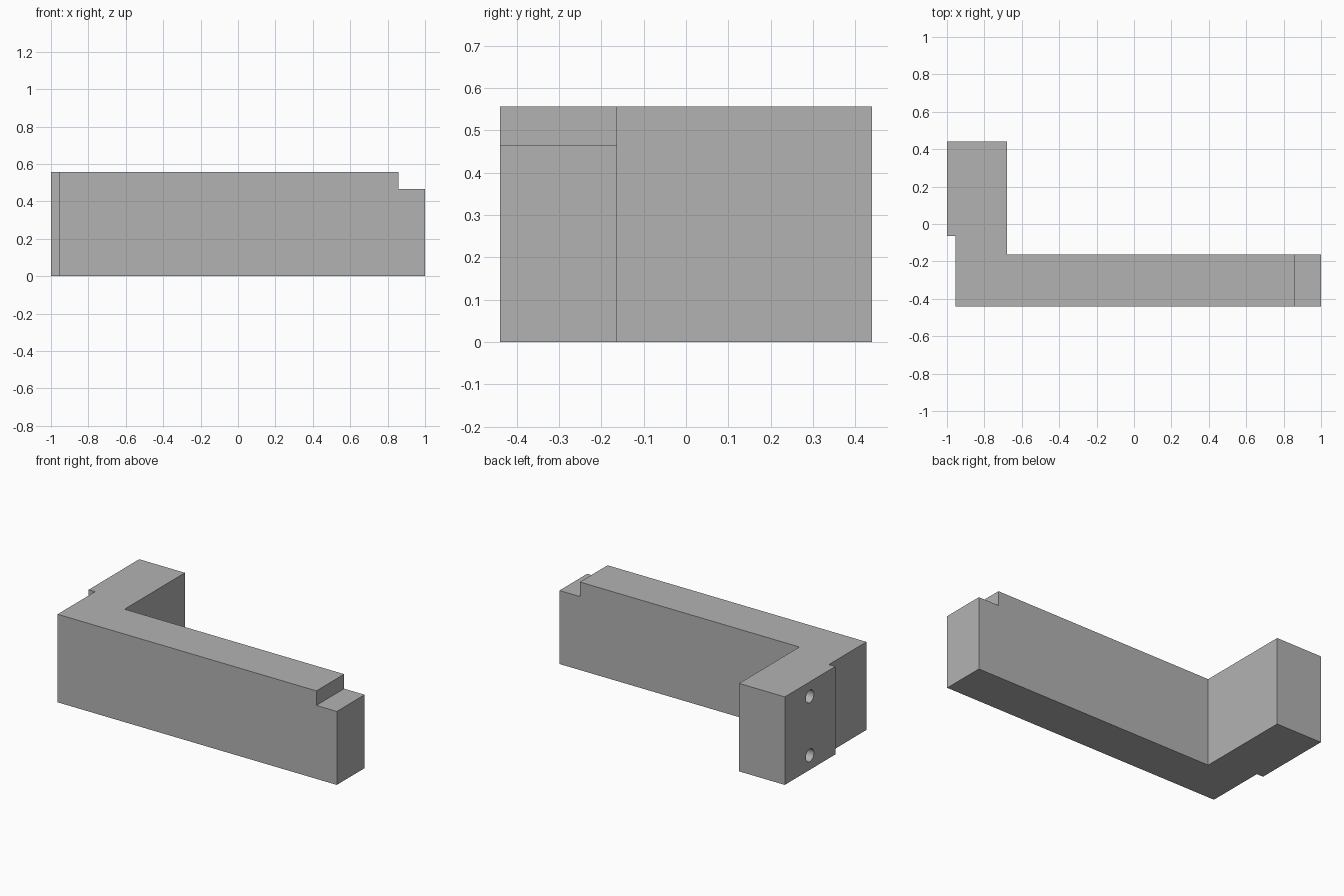
import bpy
import bmesh
from math import pi
from mathutils import Matrix

cube = bpy.data.objects.get("Cube")
if cube:
    bpy.data.objects.remove(cube)

HEIGHT = 0.557

grey = bpy.data.materials.new("plain grey")
grey.use_nodes = True
colour = (0.45, 0.45, 0.45, 1)
grey.diffuse_color = colour
grey.node_tree.nodes["Principled BSDF"].inputs["Base Color"].default_value = colour


def add_object(name, bm):
    bmesh.ops.recalc_face_normals(bm, faces=bm.faces)
    mesh = bpy.data.meshes.new(name)
    bm.to_mesh(mesh)
    bm.free()
    mesh.materials.append(grey)
    obj = bpy.data.objects.new(name, mesh)
    bpy.context.collection.objects.link(obj)
    return obj


def cut(target, cutter):
    mod = target.modifiers.new(cutter.name, "BOOLEAN")
    mod.operation = "DIFFERENCE"
    mod.solver = "EXACT"
    mod.object = cutter
    cutter.hide_render = True
    cutter.hide_viewport = True


# L-shaped bracket with a raised mounting pad on its short arm
outline = [(-0.955, -0.44), (1, -0.44), (1, -0.163), (-0.68, -0.163),
           (-0.68, 0.44), (-1, 0.44), (-1, -0.065), (-0.955, -0.065)]
bm = bmesh.new()
base = bm.faces.new([bm.verts.new((x, y, 0)) for x, y in outline])
raised = bmesh.ops.extrude_face_region(bm, geom=[base])["geom"]
bmesh.ops.translate(bm, vec=(0, 0, HEIGHT),
                    verts=[v for v in raised if isinstance(v, bmesh.types.BMVert)])
bracket = add_object("bracket", bm)

# Step at the free end of the long arm
bm = bmesh.new()
bmesh.ops.create_cube(bm, size=1, matrix=Matrix.Translation((1.057, -0.3, 0.665))
                      @ Matrix.Diagonal((0.4, 0.6, 0.4, 1)))
cut(bracket, add_object("end_step_cutter", bm))

# Two blind screw holes in the mounting pad
for name, z in (("lower", 0.092), ("upper", HEIGHT - 0.092)):
    bm = bmesh.new()
    bmesh.ops.create_cone(bm, cap_ends=True, segments=32, radius1=0.04, radius2=0.04,
                          depth=0.4, matrix=Matrix.Translation((-1, 0.19, z))
                          @ Matrix.Rotation(pi / 2, 4, "Y"))
    cut(bracket, add_object(name + "_hole_cutter", bm))
